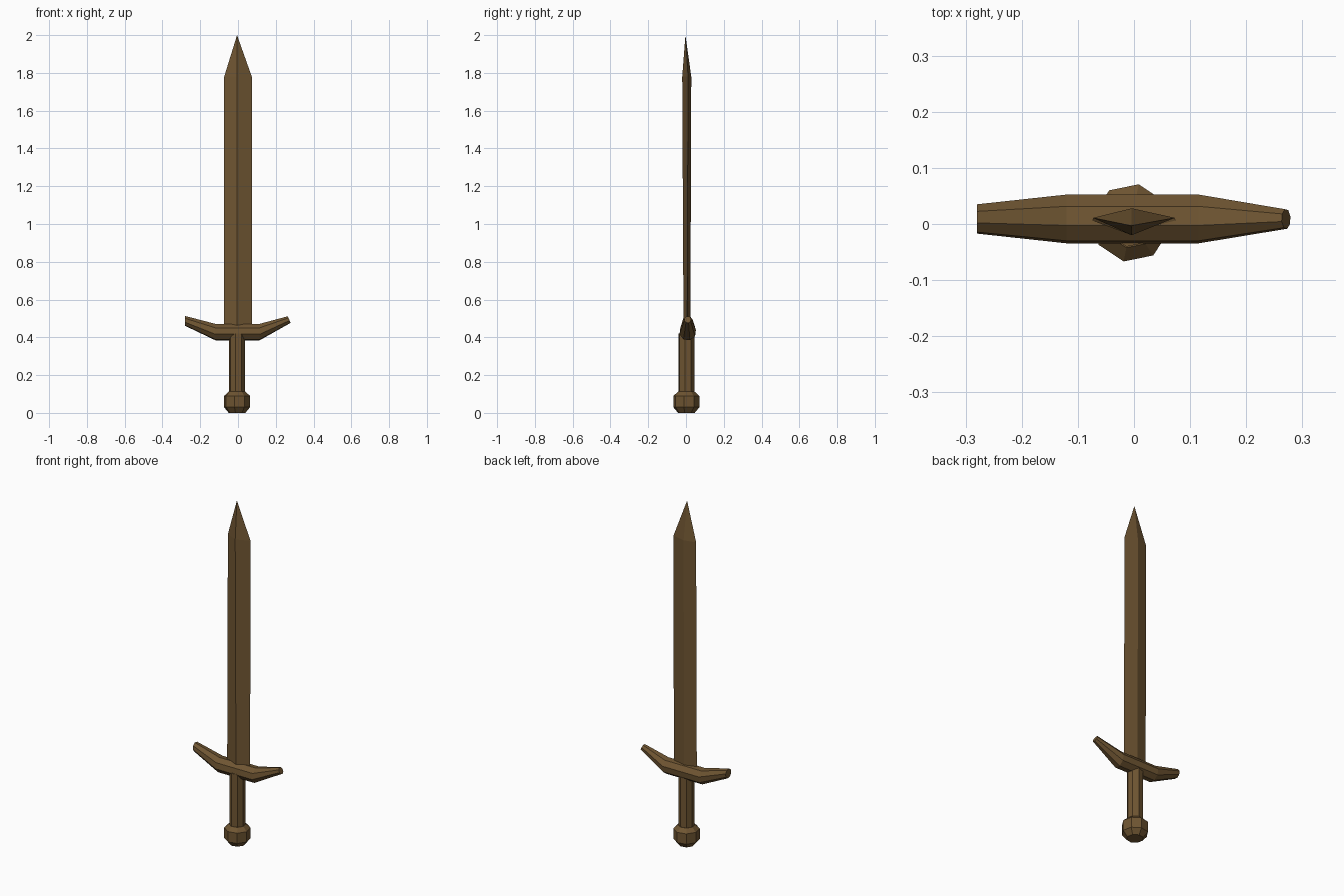
import bpy, bmesh
from math import cos, sin, radians
from mathutils import Vector

cube = bpy.data.objects.get("Cube")
if cube:
    bpy.data.objects.remove(cube, do_unlink=True)

# One brown for the whole sword
brown = bpy.data.materials.new("wood_brown")
brown.use_nodes = True
color = (0.16, 0.092, 0.032, 1)
brown.diffuse_color = color
bsdf = next(n for n in brown.node_tree.nodes if n.type == "BSDF_PRINCIPLED")
bsdf.inputs["Base Color"].default_value = color
bsdf.inputs["Roughness"].default_value = 0.9


def loft(name, rings):
    """Skin a list of equal-sized rings, cap both ends, keep faces flat."""
    bm = bmesh.new()
    loops = [[bm.verts.new(p) for p in ring] for ring in rings]
    for a, b in zip(loops, loops[1:]):
        for i in range(len(a)):
            j = (i + 1) % len(a)
            bm.faces.new((a[i], a[j], b[j], b[i]))
    bm.faces.new(loops[0])
    bm.faces.new(loops[-1])
    bmesh.ops.remove_doubles(bm, verts=bm.verts, dist=0.0005)
    bmesh.ops.recalc_face_normals(bm, faces=bm.faces)
    mesh = bpy.data.meshes.new(name)
    bm.to_mesh(mesh)
    bm.free()
    mesh.materials.append(brown)
    obj = bpy.data.objects.new(name, mesh)
    bpy.context.collection.objects.link(obj)
    return obj


def octagon(turn):
    return [(cos(radians(turn + 45 * i)), sin(radians(turn + 45 * i))) for i in range(8)]


def upright_ring(r, z):
    return [Vector((-0.005 + r * c, 0.002 + r * s, z)) for c, s in octagon(34)]


def guard_ring(x, z, r, lean=0):
    return [Vector((x - lean * r * s, 0.009 + r * c, z + r * s)) for c, s in octagon(15)]


def blade_ring(z, half, edge_y, front, back):
    mid = -0.004
    return [Vector(p) for p in ((-half, edge_y, z), (mid, front, z),
                                (half, edge_y, z), (mid, back, z))]


# Pommel: bevelled octagonal knob
loft("pommel", [upright_ring(r, z) for r, z in
                ((0.045, 0), (0.07, 0.03), (0.07, 0.09), (0.045, 0.112))])

# Grip: straight octagonal shaft
loft("grip", [upright_ring(0.043, 0.1), upright_ring(0.043, 0.42)])

# Crossguard: octagonal bar with upswept tapering arms
loft("crossguard", [guard_ring(-0.28, 0.487, 0.027),
                    guard_ring(-0.12, 0.428, 0.045),
                    guard_ring(0.115, 0.428, 0.045),
                    guard_ring(0.271, 0.494, 0.018, 0.45)])

# Blade: diamond section ending in a point
tip = [Vector((-0.005, -0.003, 2.0))] * 3
shoulder = blade_ring(1.78, 0.073, 0.011, -0.02, 0.028)
base = blade_ring(0.43, 0.074, 0.006, -0.013, 0.023)
blade = loft("blade", [base, shoulder, blade_ring(1.9999, 0.004, -0.003, -0.004, -0.002)])
for v in blade.data.vertices:
    if v.co.z > 1.99:
        v.co = tip[0]
